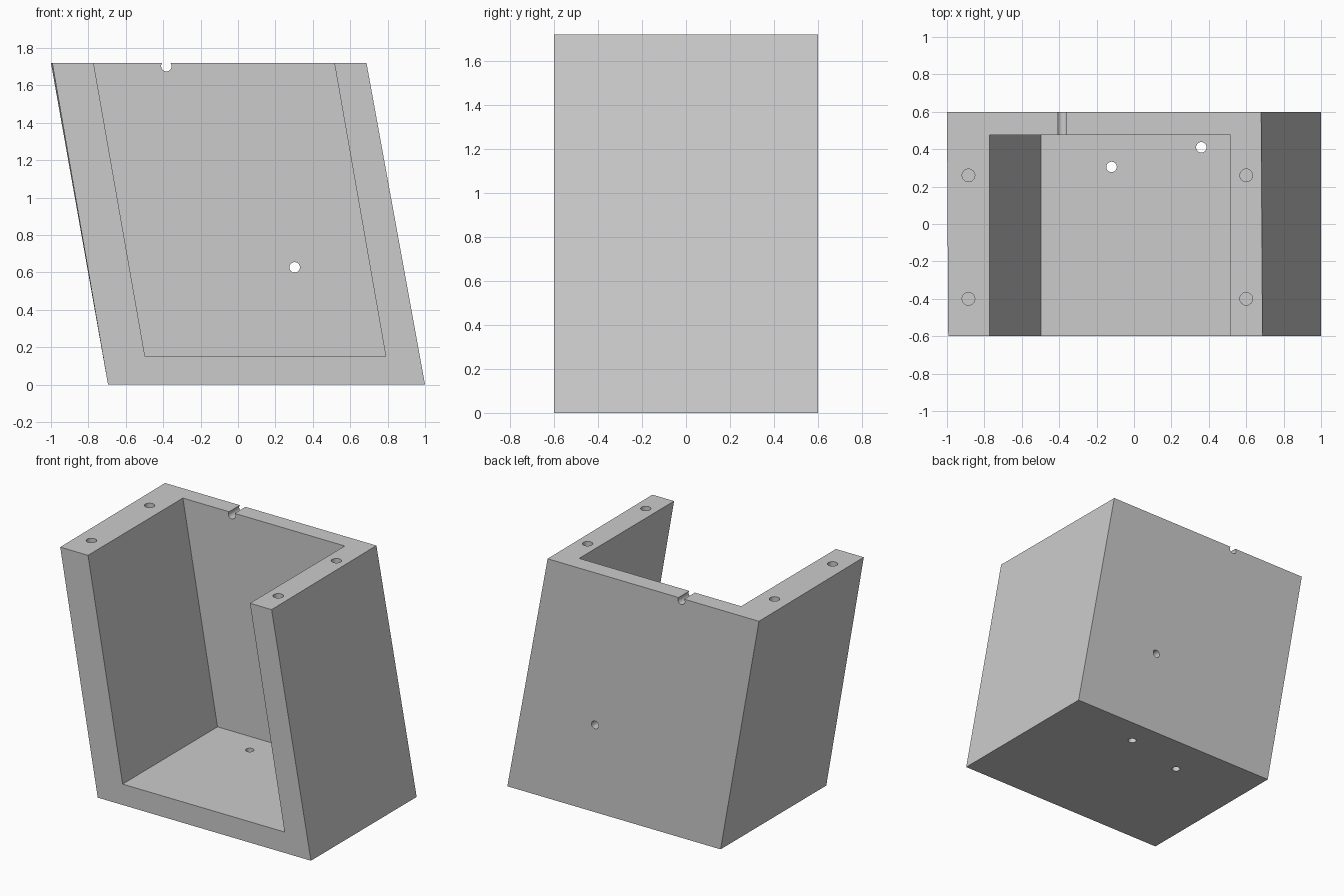
import bpy, bmesh
from math import radians
from mathutils import Matrix

cube = bpy.data.objects.get("Cube")
if cube:
    bpy.data.objects.remove(cube)

H = 1.72

grey = bpy.data.materials.new("light grey")
grey.use_nodes = True
colour = (0.6, 0.6, 0.6, 1)
grey.diffuse_color = colour
grey.node_tree.nodes["Principled BSDF"].inputs["Base Color"].default_value = colour


def add_object(name, bm):
    bmesh.ops.recalc_face_normals(bm, faces=bm.faces)
    mesh = bpy.data.meshes.new(name)
    bm.to_mesh(mesh)
    bm.free()
    mesh.materials.append(grey)
    obj = bpy.data.objects.new(name, mesh)
    bpy.context.collection.objects.link(obj)
    return obj


def slanted_block(name, front, back, y0, y1):
    """Prism between two x-z outlines."""
    bm = bmesh.new()
    a = [bm.verts.new((x, y0, z)) for x, z in front]
    b = [bm.verts.new((x, y1, z)) for x, z in back]
    bm.faces.new(a)
    bm.faces.new(b[::-1])
    for i in range(4):
        j = (i + 1) % 4
        bm.faces.new((a[i], b[i], b[j], a[j]))
    return add_object(name, bm)


def drill(name, centre, radius, length, along_y=False):
    bm = bmesh.new()
    bmesh.ops.create_cone(bm, cap_ends=True, segments=32, radius1=radius,
                          radius2=radius, depth=length)
    turn = Matrix.Rotation(radians(90 if along_y else 0), 4, "X")
    bm.transform(Matrix.Translation(centre) @ turn)
    return add_object(name, bm)


# Leaning body, very slightly twisted at the top
body = slanted_block(
    "leaning_housing",
    [(-0.695, 0), (1, 0), (0.687, H), (-0.993, H)],
    [(-0.695, 0), (1, 0), (0.68, H), (-1, H)], -0.6, 0.6)

# Cavity open to the front and top, extended along its slant
slope = (0.515 - 0.79) / (H - 0.15)
top = H + 0.1
shift = slope * (top - 0.15)
outline = [(-0.497, 0.15), (0.79, 0.15), (0.79 + shift, top), (-0.497 + shift, top)]
cutters = [slanted_block("cavity_cutter", outline, outline, -0.7, 0.477)]

# Blind screw holes in the wall tops
for x in (-0.885, 0.6):
    for y in (-0.4, 0.26):
        cutters.append(drill("screw_hole_cutter", (x, y, H), 0.034, 0.4))

# Through holes in the floor and back wall, and the cable notch
for x, y in ((-0.12, 0.305), (0.36, 0.41)):
    cutters.append(drill("floor_hole_cutter", (x, y, 0.05), 0.028, 0.3))
cutters.append(drill("back_hole_cutter", (0.303, 0.55, 0.627), 0.028, 0.3, True))
cutters.append(drill("cable_notch_cutter", (-0.383, 0.55, 1.703), 0.028, 0.3, True))

for cutter in cutters:
    cutter.hide_render = True
    cutter.hide_viewport = True
    cutter.display_type = "WIRE"
    cut = body.modifiers.new(cutter.name, "BOOLEAN")
    cut.operation = "DIFFERENCE"
    cut.solver = "EXACT"
    cut.object = cutter

# Bake the cuts and smooth the bores
bpy.context.view_layer.objects.active = body
body.select_set(True)
for name in [m.name for m in body.modifiers]:
    bpy.ops.object.modifier_apply(modifier=name)
for cutter in cutters:
    bpy.data.objects.remove(cutter)
bpy.ops.object.shade_smooth_by_angle(angle=radians(30))
